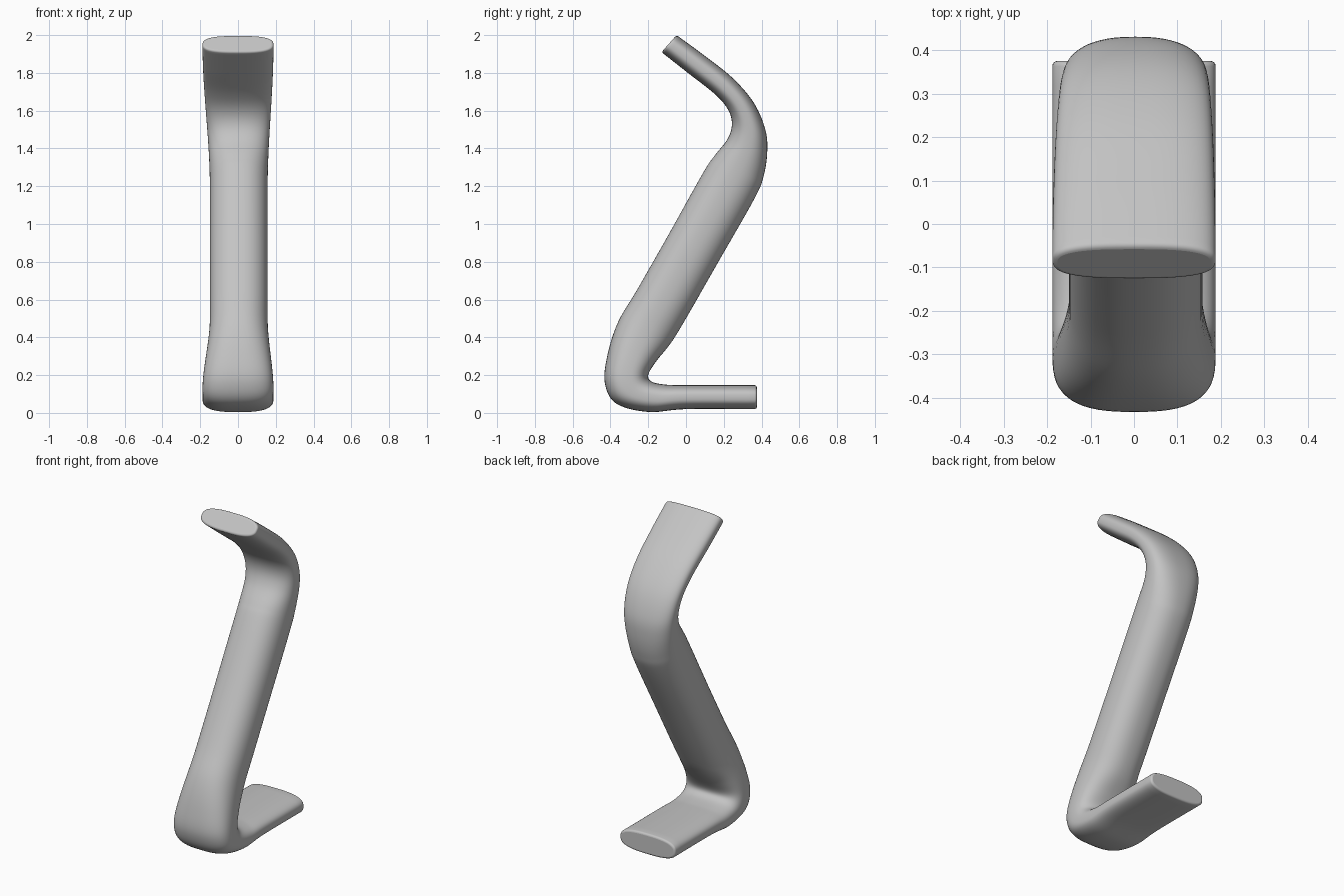
import bpy
import bmesh
import math
from mathutils import Vector

default_cube = bpy.data.objects.get("Cube")
if default_cube:
    bpy.data.objects.remove(default_cube, do_unlink=True)

SIDES = 56   # points around each cross-section
STEPS = 7    # sections between neighbouring stations

# Side profile: back edge (y, z) and front edge (y, z), from the head to the foot
STATIONS = [
    (-.05, 2, -.13, 1.91), (.1, 1.89, .01, 1.8), (.25, 1.77, .15, 1.69),
    (.36, 1.64, .22, 1.61), (.42, 1.5, .243, 1.53), (.43, 1.38, .22, 1.45),
    (.41, 1.25, .15, 1.36), (.36, 1.13, .09, 1.27), (.16, .78, -.1, .93),
    (0, .5, -.26, .65), (-.08, .37, -.36, .48), (-.16, .27, -.415, .31),
    (-.2, .2, -.43, .16), (-.18, .165, -.37, .05), (-.11, .15, -.2, .005),
    (0, .147, 0, .02), (.375, .147, .375, .02),
]


def smoothstep(t):
    t = min(max(t, 0), 1)
    return t * t * (3 - 2 * t)


def spline(points):
    """Catmull-Rom curve through all stations."""
    points = [Vector(p) for p in points]
    padded = [points[0] * 2 - points[1]] + points + [points[-1] * 2 - points[-2]]
    result = []
    for a, b, c, d in zip(padded, padded[1:], padded[2:], padded[3:]):
        for k in range(STEPS):
            t = k / STEPS
            result.append((b * 2 + (c - a) * t + (a * 2 - b * 5 + c * 4 - d) * t ** 2
                           + (b * 3 - a - c * 3 + d) * t ** 3) / 2)
    return result + [points[-1]]


def signed_power(value, power):
    return math.copysign(abs(value) ** power, value)


def section(station):
    """Rounded cross-section that widens towards the head and the foot."""
    back = Vector((0, station[0], station[1]))
    front = Vector((0, station[2], station[3]))
    centre, half = (back + front) / 2, (back - front) / 2
    flare = max(smoothstep((centre.z - 1.2) / .75), smoothstep((.5 - centre.z) / .38))
    width = .153 + .035 * flare
    power = 2 / (2.3 + .5 * flare)
    shift = Vector((.004 * (1 - flare), 0, 0))
    ring = []
    for k in range(SIDES):
        angle = math.tau * k / SIDES
        across = Vector((width * signed_power(math.cos(angle), power), 0, 0))
        ring.append(centre + shift + across + half * signed_power(math.sin(angle), power))
    return ring


# Bent bar, lofted through the sections
bm = bmesh.new()
rings = [[bm.verts.new(p) for p in section(s)] for s in spline(STATIONS)]
for lower, upper in zip(rings, rings[1:]):
    for k in range(SIDES):
        n = (k + 1) % SIDES
        bm.faces.new((lower[k], lower[n], upper[n], upper[k]))
caps = [bm.faces.new(rings[0]), bm.faces.new(rings[-1])]
bmesh.ops.recalc_face_normals(bm, faces=bm.faces)

# Softened rims around the two flat ends
rims = [edge for cap in caps for edge in cap.edges]
bmesh.ops.bevel(bm, geom=rims, offset=.012, segments=4, profile=.5, affect='EDGES')
for face in bm.faces:
    face.smooth = len(face.verts) <= 4

mesh = bpy.data.meshes.new("bent_bar")
bm.to_mesh(mesh)
bm.free()
bar = bpy.data.objects.new("bent_bar", mesh)
bpy.context.collection.objects.link(bar)

# Plain grey finish
grey = bpy.data.materials.new("plain_grey")
grey.use_nodes = True
colour = (.55, .55, .55, 1)
grey.diffuse_color = colour
grey.node_tree.nodes["Principled BSDF"].inputs["Base Color"].default_value = colour
mesh.materials.append(grey)
